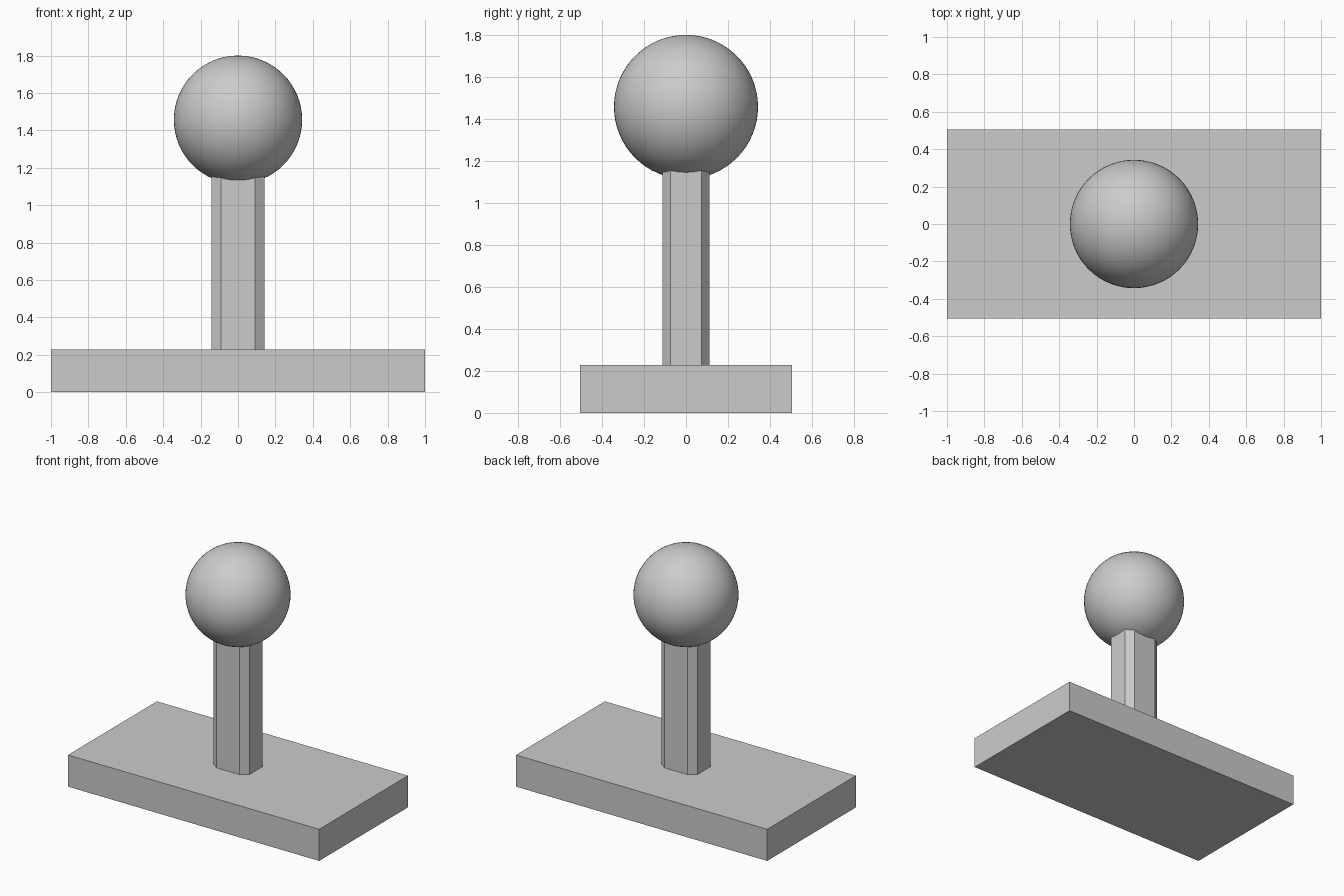
import bpy, bmesh

if "Cube" in bpy.data.objects:
    bpy.data.objects.remove(bpy.data.objects["Cube"])

grey = bpy.data.materials.new("plain grey")
grey.diffuse_color = (0.6, 0.6, 0.6, 1)
grey.use_nodes = True
grey.node_tree.nodes["Principled BSDF"].inputs["Base Color"].default_value = grey.diffuse_color


def prism(name, outline, z0, z1):
    """Extrude a flat outline from z0 up to z1."""
    bm = bmesh.new()
    face = bm.faces.new([bm.verts.new((x, y, z0)) for x, y in outline])
    top = bmesh.ops.extrude_face_region(bm, geom=[face])["geom"]
    verts = [v for v in top if isinstance(v, bmesh.types.BMVert)]
    bmesh.ops.translate(bm, verts=verts, vec=(0, 0, z1 - z0))
    bmesh.ops.recalc_face_normals(bm, faces=bm.faces)
    mesh = bpy.data.meshes.new(name)
    bm.to_mesh(mesh)
    bm.free()
    mesh.materials.append(grey)
    obj = bpy.data.objects.new(name, mesh)
    bpy.context.collection.objects.link(obj)
    return obj


# Rectangular base slab
prism("base", [(-1, -0.505), (1, -0.505), (1, 0.505), (-1, 0.505)], 0, 0.228)

# Post with chamfered corners, ending inside the ball
a, b, c, d = 0.143, 0.113, 0.091, 0.074
prism("post", [(-c, -b), (c, -b), (a, -d), (a, d),
               (c, b), (-c, b), (-a, d), (-a, -d)], 0.228, 1.17)

# Smooth ball on top
bpy.ops.mesh.primitive_uv_sphere_add(segments=64, ring_count=32, radius=0.343,
                                     location=(0, 0, 1.457))
ball = bpy.context.object
ball.name = "ball"
ball.data.materials.append(grey)
bpy.ops.object.shade_smooth()
